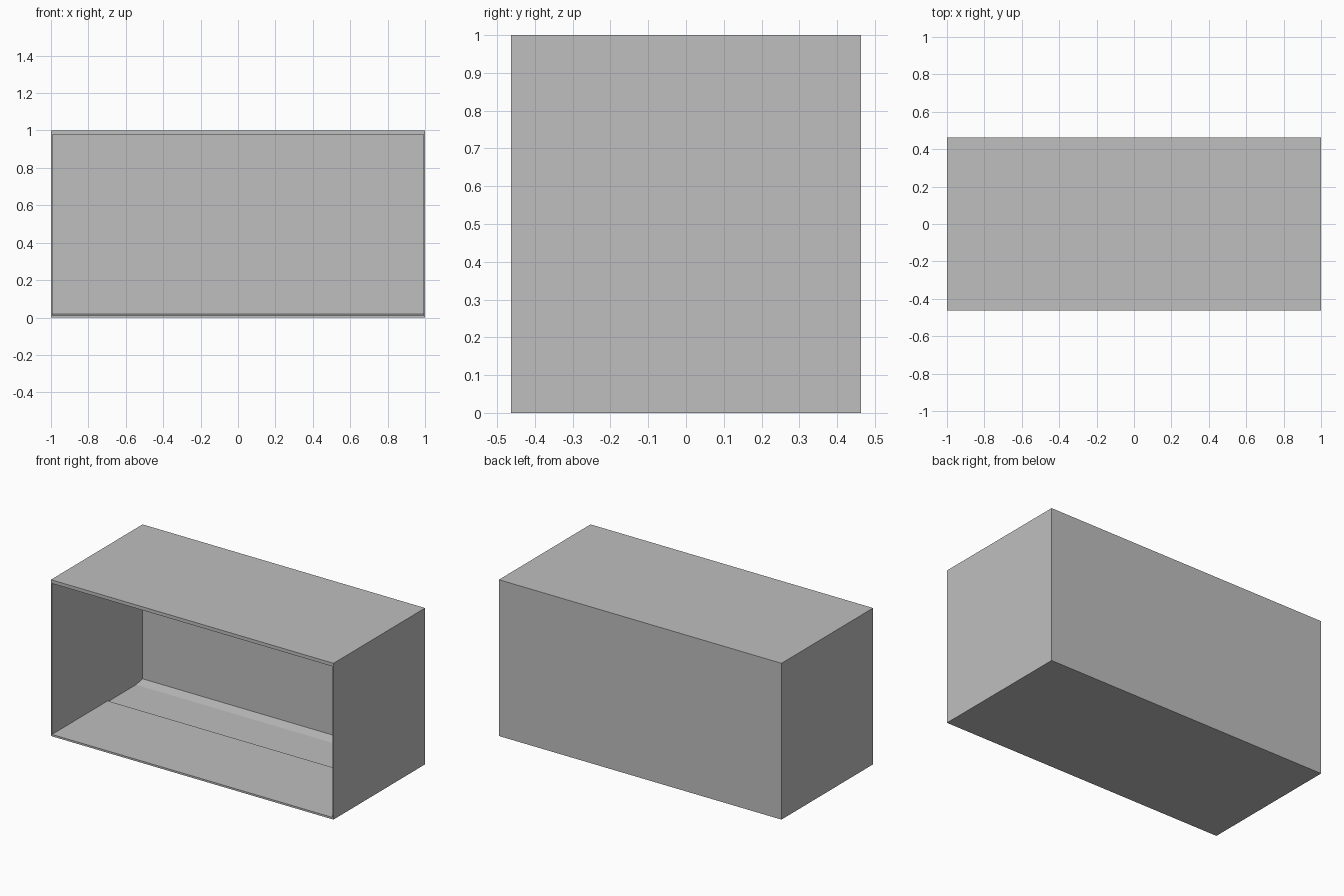
import bpy
import bmesh

if "Cube" in bpy.data.objects:
    bpy.data.objects.remove(bpy.data.objects["Cube"], do_unlink=True)

HALF_W, HALF_D, HEIGHT = 1.0, 0.463, 1.0
SIDE, BACK, TOP = 0.008, 0.01, 0.022

grey = bpy.data.materials.new("panel grey")
grey.use_nodes = True
colour = (0.52, 0.52, 0.52, 1)
grey.diffuse_color = colour
grey.node_tree.nodes["Principled BSDF"].inputs["Base Color"].default_value = colour


def extrude_profile(name, profile, x0, x1):
    """Extrude a closed (y, z) profile along x."""
    bm = bmesh.new()
    face = bm.faces.new([bm.verts.new((x0, y, z)) for y, z in profile])
    out = bmesh.ops.extrude_face_region(bm, geom=[face])
    moved = [v for v in out["geom"] if isinstance(v, bmesh.types.BMVert)]
    bmesh.ops.translate(bm, verts=moved, vec=(x1 - x0, 0, 0))
    bmesh.ops.recalc_face_normals(bm, faces=bm.faces)
    mesh = bpy.data.meshes.new(name)
    bm.to_mesh(mesh)
    bm.free()
    mesh.materials.append(grey)
    obj = bpy.data.objects.new(name, mesh)
    bpy.context.collection.objects.link(obj)
    return obj


def panel(name, x0, x1, y0, y1, z0, z1):
    return extrude_profile(name, [(y0, z0), (y1, z0), (y1, z1), (y0, z1)], x0, x1)


# Top board, covering the walls
panel("top_panel", -HALF_W, HALF_W, -HALF_D, HALF_D, HEIGHT - TOP, HEIGHT)

# Thin side walls
for name, sign in (("left_wall", 1), ("right_wall", -1)):
    xs = sorted((sign * HALF_W, sign * (HALF_W - SIDE)))
    panel(name, xs[0], xs[1], -HALF_D, HALF_D, 0, HEIGHT - TOP)

# Back wall between the sides
inner = HALF_W - SIDE
panel("back_wall", -inner, inner, HALF_D - BACK, HALF_D, 0, HEIGHT - TOP)

# Floor: raised front board, lower rear board, sloping strip by the back wall
rear = HALF_D - BACK
floor_profile = [(-HALF_D, 0), (rear, 0), (rear, 0.018), (0.385, 0.006),
                 (0.1, 0.006), (0.1, 0.012), (-HALF_D, 0.012)]
extrude_profile("floor_panel", floor_profile, -inner, inner)
